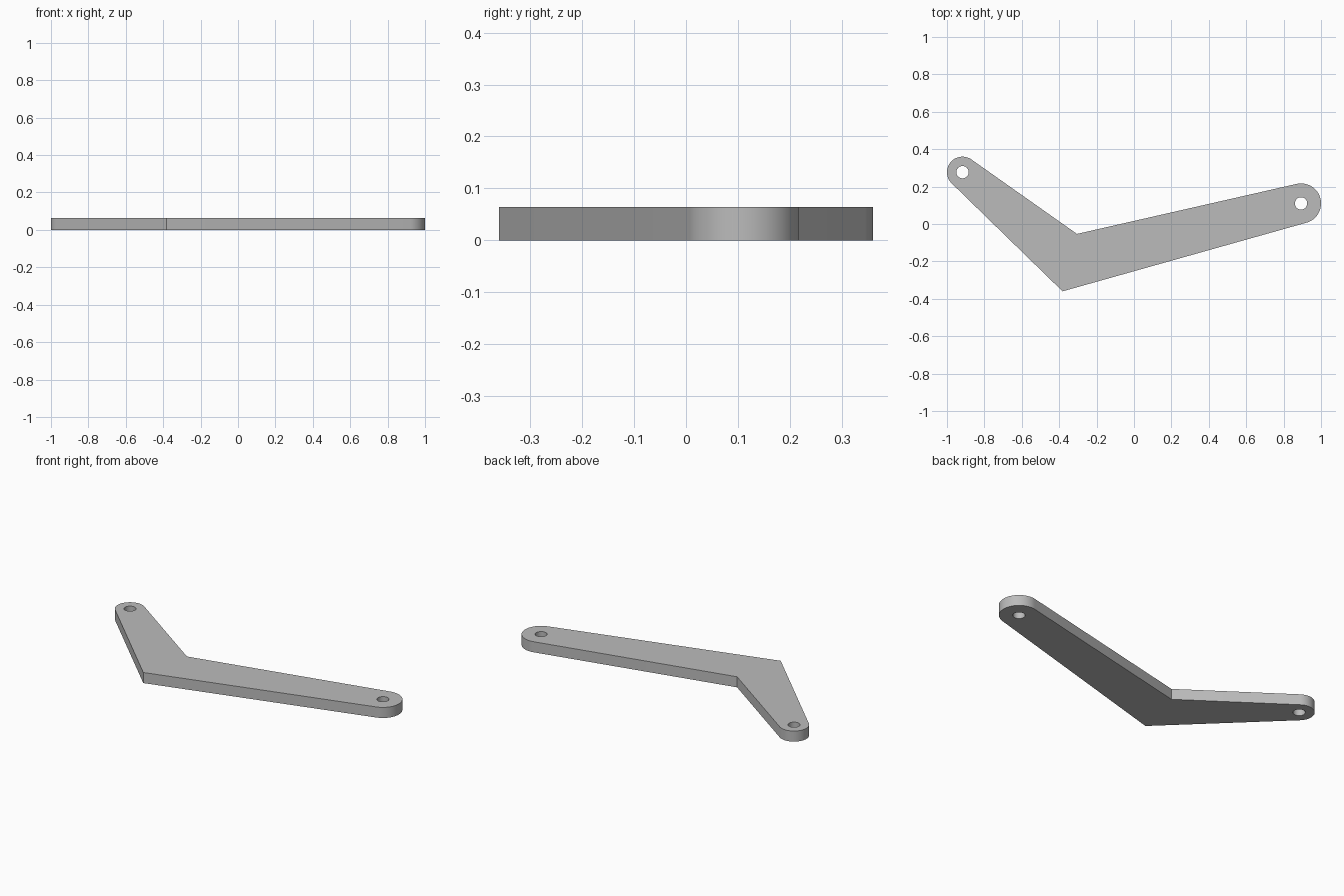
import bpy, bmesh
from math import acos, cos, sin, tau
from mathutils import Vector

default = bpy.data.objects.get("Cube")
if default:
    bpy.data.objects.remove(default, do_unlink=True)

THICKNESS = 0.064
HOLE_RADIUS = 0.033
INNER = Vector((-0.305, -0.053))
OUTER = Vector((-0.382, -0.36))
LEFT_EYE, LEFT_RADIUS = Vector((0.893, 0.11)), 0.107
RIGHT_EYE, RIGHT_RADIUS = Vector((-0.917, 0.277)), 0.083


def arc(centre, radius, start, sweep, steps):
    return [centre + radius * Vector((cos(start + sweep * i / steps),
                                      sin(start + sweep * i / steps)))
            for i in range(steps + 1)]


def rounded_end(centre, radius, before, after):
    """Counter-clockwise arc joining the tangents from two corner points."""
    def tangent(point, side):
        d = point - centre
        heading = Vector((1, 0)).angle_signed(d) * -1
        return heading + side * acos(radius / d.length)
    start, end = tangent(before, 1), tangent(after, -1)
    return arc(centre, radius, start, (end - start) % tau, 32)


# Outline of the bent arm, plus a pivot hole at each end
outline = ([OUTER] + rounded_end(LEFT_EYE, LEFT_RADIUS, OUTER, INNER)
           + [INNER] + rounded_end(RIGHT_EYE, RIGHT_RADIUS, INNER, OUTER))
holes = [arc(c, HOLE_RADIUS, 0, tau, 40)[:-1] for c in (LEFT_EYE, RIGHT_EYE)]

bm = bmesh.new()
edges = []
for loop in [outline] + holes:
    verts = [bm.verts.new((p.x, p.y, 0)) for p in loop]
    edges += [bm.edges.new((verts[i - 1], verts[i])) for i in range(len(verts))]
bmesh.ops.triangle_fill(bm, edges=edges, use_beauty=True, normal=(0, 0, 1))

# Thicken the plate upwards
raised = bmesh.ops.extrude_face_region(bm, geom=bm.faces[:], use_keep_orig=True)
top = [g for g in raised["geom"] if isinstance(g, bmesh.types.BMVert)]
bmesh.ops.translate(bm, verts=top, vec=(0, 0, THICKNESS))
bmesh.ops.recalc_face_normals(bm, faces=bm.faces[:])
mesh = bpy.data.meshes.new("bent_arm")
bm.to_mesh(mesh)
bm.free()

arm = bpy.data.objects.new("bent_arm", mesh)
bpy.context.collection.objects.link(arm)

# Plain grey finish
grey = bpy.data.materials.new("plain_grey")
grey.use_nodes = True
colour = (0.5, 0.5, 0.5, 1)
grey.diffuse_color = colour
grey.node_tree.nodes["Principled BSDF"].inputs["Base Color"].default_value = colour
mesh.materials.append(grey)

bpy.ops.object.select_all(action='DESELECT')
arm.select_set(True)
bpy.context.view_layer.objects.active = arm
bpy.ops.object.shade_smooth_by_angle(angle=0.5)
